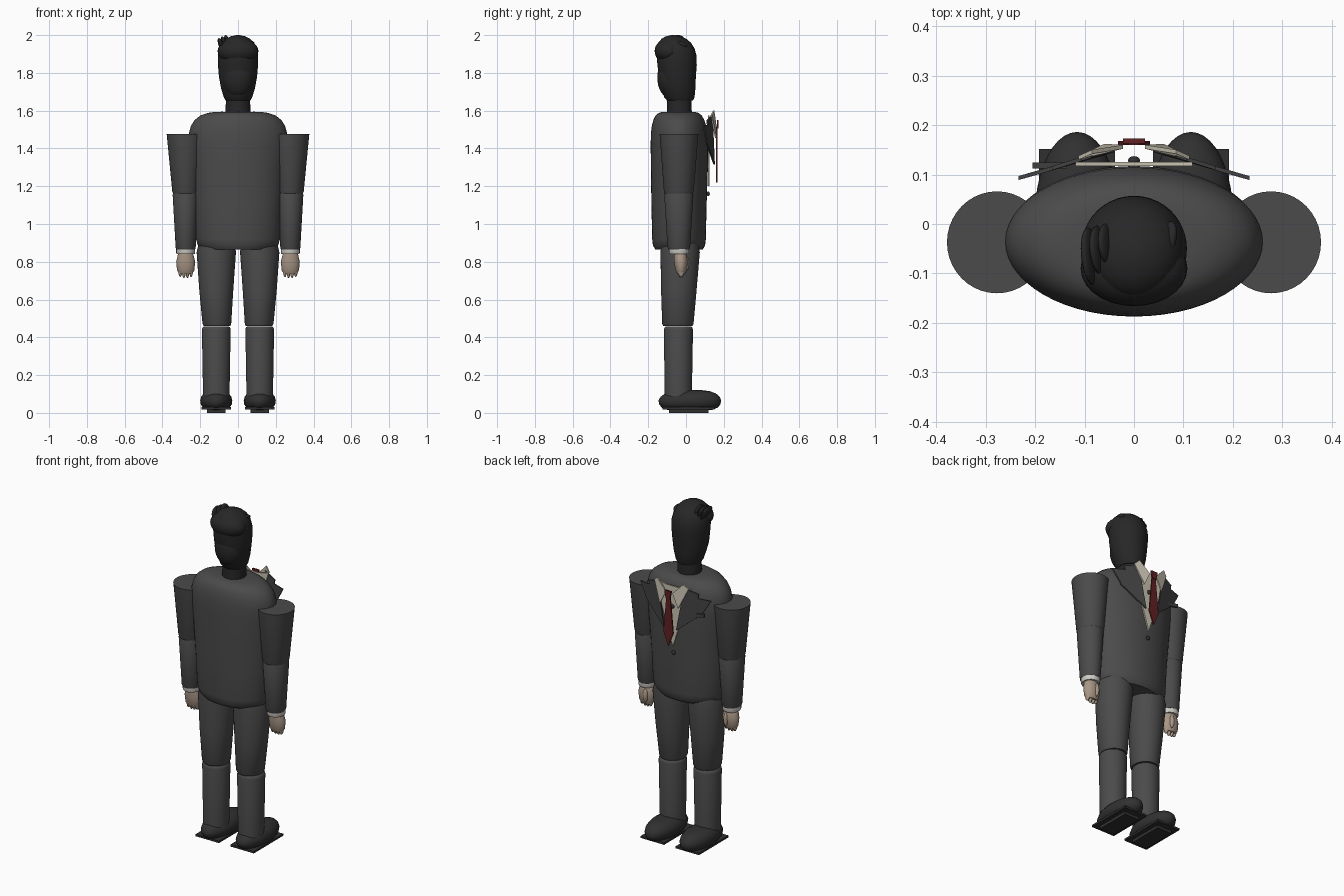
import bpy, bmesh, math
from mathutils import Vector


def material(name, rgb):
    m = bpy.data.materials.new(name)
    m.diffuse_color = (*rgb, 1)
    return m


SUIT = material("charcoal suit", (0.07, 0.07, 0.07))
LAPEL = material("dark lapel", (0.055, 0.055, 0.055))
HAIR = material("black hair", (0.02, 0.02, 0.02))
SHOE = material("black leather", (0.03, 0.03, 0.03))
CREAM = material("cream shirt", (0.58, 0.54, 0.44))
CUFF = material("white cuff", (0.62, 0.60, 0.56))
SKIN = material("skin", (0.40, 0.31, 0.24))
RED = material("dark red tie", (0.12, 0.015, 0.018))


def finish(bm, name, mat, smooth=True):
    bmesh.ops.recalc_face_normals(bm, faces=bm.faces[:])
    me = bpy.data.meshes.new(name)
    bm.to_mesh(me)
    bm.free()
    me.materials.append(mat)
    ob = bpy.data.objects.new(name, me)
    bpy.context.collection.objects.link(ob)
    if smooth:
        bpy.context.view_layer.objects.active = ob
        ob.select_set(True)
        bpy.ops.object.shade_smooth_by_angle(angle=math.radians(40))
        ob.select_set(False)
    return ob


def loft(name, rings, mat, n=40):
    """Stack of ellipses: (z, centre x, centre y, radius x, radius y)."""
    bm = bmesh.new()
    loops = []
    for z, cx, cy, rx, ry in rings:
        loops.append([bm.verts.new((cx + rx * math.cos(2 * math.pi * i / n),
                                    cy + ry * math.sin(2 * math.pi * i / n), z))
                      for i in range(n)])
    for a, b in zip(loops, loops[1:]):
        for i in range(n):
            bm.faces.new((a[i], a[(i + 1) % n], b[(i + 1) % n], b[i]))
    bm.faces.new(loops[0])
    bm.faces.new(loops[-1])
    return finish(bm, name, mat)


def ellipsoid(name, centre, radii, mat, rot=None):
    bm = bmesh.new()
    bmesh.ops.create_uvsphere(bm, u_segments=28, v_segments=16, radius=1)
    bmesh.ops.scale(bm, vec=radii, verts=bm.verts)
    ob = finish(bm, name, mat)
    ob.location = centre
    if rot:
        ob.rotation_euler = rot
    return ob


def box(name, lo, hi, mat):
    bm = bmesh.new()
    bmesh.ops.create_cube(bm, size=1)
    for v in bm.verts:
        v.co = Vector([lo[i] + (v.co[i] + 0.5) * (hi[i] - lo[i]) for i in range(3)])
    return finish(bm, name, mat, False)


def plate(name, pts, mat, thick=0.008):
    """Thin plate through the given points, thickened toward the back."""
    bm = bmesh.new()
    front = [bm.verts.new(p) for p in pts]
    back = [bm.verts.new((x, y - thick, z)) for x, y, z in pts]
    bm.faces.new(front)
    bm.faces.new(back)
    for i in range(len(pts)):
        j = (i + 1) % len(pts)
        bm.faces.new((front[i], front[j], back[j], back[i]))
    return finish(bm, name, mat, False)


# Jacket body
loft("jacket_body", [
    (0.865, 0, -0.037, 0.185, 0.125), (0.885, 0, -0.037, 0.212, 0.138),
    (0.92, 0, -0.037, 0.222, 0.142), (1.10, 0, -0.037, 0.232, 0.146),
    (1.30, 0, -0.035, 0.248, 0.151), (1.42, 0, -0.035, 0.260, 0.152),
    (1.48, 0, -0.036, 0.260, 0.150), (1.52, 0, -0.037, 0.249, 0.144),
    (1.55, 0, -0.038, 0.230, 0.135), (1.575, 0, -0.039, 0.198, 0.122),
    (1.588, 0, -0.039, 0.160, 0.105), (1.594, 0, -0.039, 0.120, 0.085)], SUIT, 56)

# Neck and head
loft("neck", [(1.57, 0, -0.035, 0.066, 0.066), (1.68, 0, -0.035, 0.064, 0.064)], HAIR)
loft("head", [
    (1.655, 0, -0.032, 0.066, 0.070), (1.67, 0, -0.035, 0.075, 0.080),
    (1.72, 0, -0.040, 0.090, 0.090), (1.78, 0, -0.046, 0.101, 0.098),
    (1.84, 0, -0.047, 0.106, 0.104), (1.89, 0, -0.050, 0.107, 0.106),
    (1.93, 0, -0.055, 0.100, 0.100), (1.96, 0, -0.060, 0.085, 0.086),
    (1.98, 0, -0.064, 0.065, 0.066), (1.993, 0, -0.067, 0.040, 0.041),
    (2.0, 0, -0.069, 0.010, 0.010)], HAIR)
ellipsoid("face", (0, -0.085, 1.775), (0.082, 0.067, 0.108), HAIR)
ellipsoid("hair_fringe", (0, -0.090, 1.915), (0.108, 0.076, 0.068), HAIR)
for i in range(3):
    ellipsoid(f"hair_tuft_{i}", (-0.088 + 0.017 * i, -0.065 + 0.012 * i, 1.945 + 0.008 * i),
              (0.013, 0.058 - 0.008 * i, 0.042), HAIR, (0, -0.35, 0.1))
ellipsoid("hair_side_lock", (0.066, -0.035, 1.945), (0.014, 0.042, 0.026), HAIR, (0, 0.6, -0.25))

# Limbs, hands and shoes on both sides
for s, side in ((-1, "left"), (1, "right")):
    ax = 0.277 * s
    loft(f"upper_arm_{side}", [
        (1.16, ax, -0.038, 0.066, 0.074), (1.172, ax, -0.038, 0.071, 0.079),
        (1.47, ax, -0.037, 0.100, 0.102), (1.476, ax, -0.037, 0.101, 0.103)], SUIT)
    loft(f"forearm_{side}", [
        (0.866, ax, -0.038, 0.050, 0.056), (0.875, ax, -0.038, 0.053, 0.060),
        (1.155, ax, -0.038, 0.069, 0.077), (1.167, ax, -0.038, 0.065, 0.072)], SUIT)
    loft(f"shirt_cuff_{side}", [
        (0.840, ax, -0.036, 0.047, 0.050), (0.846, ax, -0.036, 0.050, 0.053),
        (0.868, ax, -0.036, 0.050, 0.053)], CUFF)
    loft(f"palm_{side}", [
        (0.735, ax, -0.026, 0.034, 0.020), (0.755, ax, -0.026, 0.046, 0.030),
        (0.80, ax, -0.027, 0.050, 0.036), (0.835, ax, -0.030, 0.042, 0.034),
        (0.845, ax, -0.032, 0.038, 0.032)], SKIN, 28)
    for i in range(4):
        ellipsoid(f"finger_{side}_{i}", (ax + (i - 1.5) * 0.019, -0.026, 0.755),
                  (0.0105, 0.017, 0.044 - 0.006 * abs(i - 1.5)), SKIN)
    ellipsoid(f"thumb_{side}", (ax - 0.012 * s, 0.002, 0.79), (0.014, 0.015, 0.040), SKIN)

    lx = 0.115 * s
    loft(f"thigh_{side}", [
        (0.460, lx - 0.004 * s, -0.043, 0.070, 0.077), (0.472, lx - 0.003 * s, -0.043, 0.076, 0.083),
        (0.65, lx, -0.038, 0.090, 0.094), (0.85, lx, -0.031, 0.104, 0.104),
        (0.90, lx - 0.003 * s, -0.032, 0.096, 0.098)], SUIT)
    loft(f"shin_{side}", [
        (0.09, lx, -0.041, 0.070, 0.072), (0.44, lx, -0.040, 0.076, 0.077),
        (0.452, lx, -0.040, 0.073, 0.074), (0.458, lx, -0.040, 0.066, 0.067)], SUIT)
    loft(f"shoe_{side}", [
        (0.016, lx, 0.02, 0.045, 0.120), (0.028, lx, 0.02, 0.070, 0.148),
        (0.045, lx, 0.02, 0.082, 0.162), (0.065, lx, 0.02, 0.085, 0.166),
        (0.085, lx, 0.022, 0.080, 0.157), (0.103, lx, 0.024, 0.067, 0.134),
        (0.115, lx, 0.026, 0.048, 0.100), (0.121, lx, 0.028, 0.022, 0.050)], SHOE)
    box(f"sole_{side}", (lx - 0.077, -0.125, 0.018), (lx + 0.077, 0.152, 0.030), SHOE)
    box(f"sole_pad_{side}", (lx - 0.050, -0.09, 0.0), (lx + 0.050, 0.12, 0.018), SHOE)

    # Lapel with notch, shirt collar flap
    plate(f"lapel_{side}", [
        (0.085 * s, 0.142, 1.575), (0.165 * s, 0.117, 1.550), (0.160 * s, 0.118, 1.525),
        (0.233 * s, 0.097, 1.520), (0.180 * s, 0.112, 1.43), (0.040 * s, 0.153, 1.315)], LAPEL)
    plate(f"shirt_collar_{side}", [
        (0.022 * s, 0.160, 1.535), (0.085 * s, 0.150, 1.60), (0.112 * s, 0.138, 1.575),
        (0.060 * s, 0.162, 1.455)], CREAM)

# Shirt front
plate("shirt_front", [(-0.118, 0.125, 1.575), (-0.045, 0.125, 1.56), (0.045, 0.125, 1.56),
                      (0.118, 0.125, 1.575), (0.0, 0.125, 1.20)], CREAM)
# Tie: knot and blade
plate("tie_blade", [(-0.012, 0.168, 1.515), (0.012, 0.168, 1.515), (0.032, 0.168, 1.30),
                    (0, 0.168, 1.22), (-0.032, 0.168, 1.30)], RED)
plate("tie_knot", [(-0.022, 0.173, 1.55), (0.022, 0.173, 1.55), (0.014, 0.173, 1.505),
                   (-0.014, 0.173, 1.505)], RED, 0.01)
# Breast pocket and buttons
plate("breast_pocket", [(-0.205, 0.124, 1.445), (-0.135, 0.124, 1.430),
                        (-0.135, 0.124, 1.410), (-0.205, 0.124, 1.425)], LAPEL, 0.012)
for i, z in enumerate((1.16, 1.44)):
    ellipsoid(f"button_{i}", (0.0, 0.117 if i == 0 else 0.128, z), (0.012, 0.009, 0.012), SHOE)
